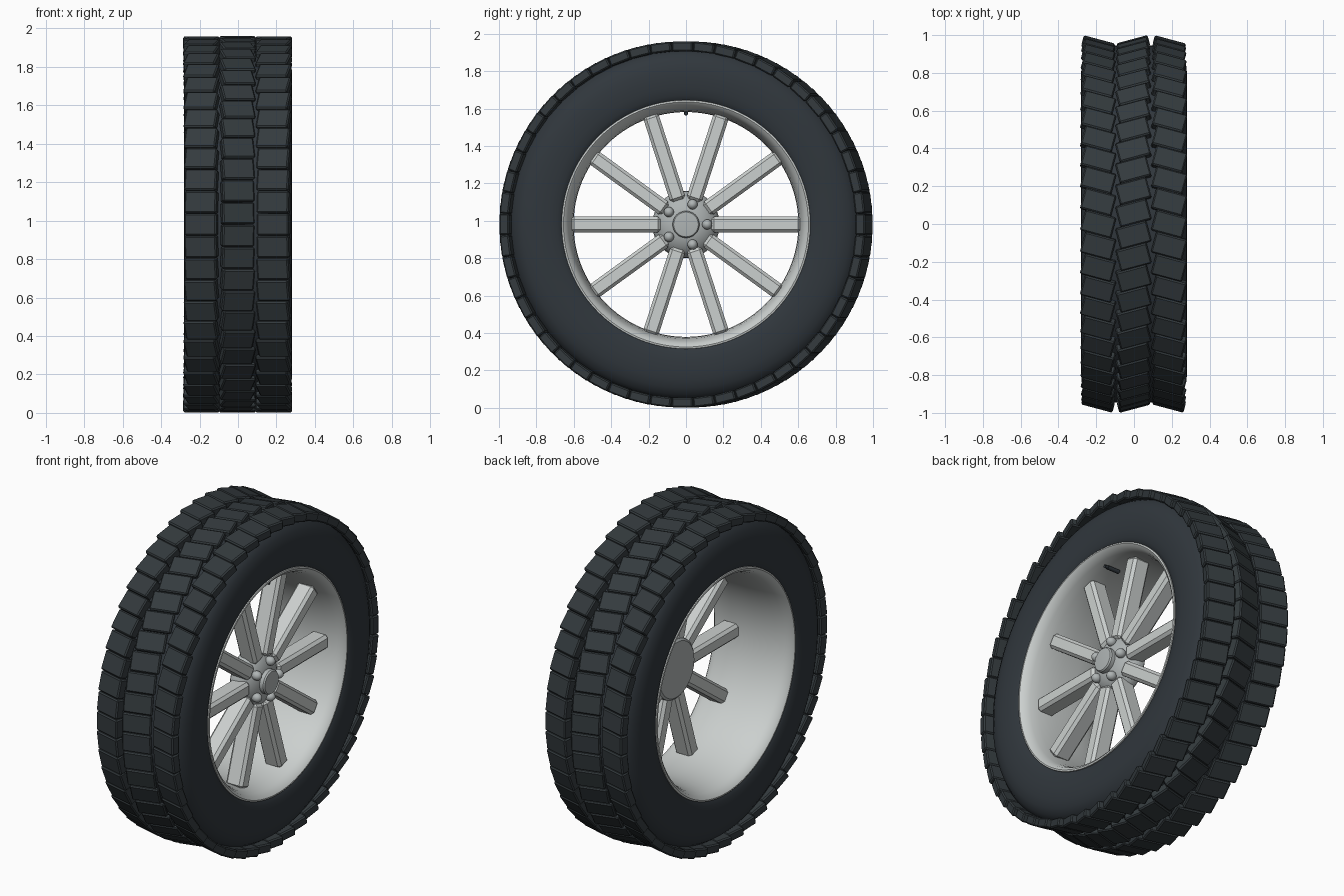
import bpy, bmesh, math
from mathutils import Matrix, Vector

if "Cube" in bpy.data.objects:
    bpy.data.objects.remove(bpy.data.objects["Cube"])

CZ = 0.98          # axle height
BLOCKS = 52        # tread blocks per row
SPOKES = 10


def material(name, rgb):
    m = bpy.data.materials.new(name)
    m.diffuse_color = (*rgb, 1)
    m.use_nodes = True
    m.node_tree.nodes["Principled BSDF"].inputs["Base Color"].default_value = m.diffuse_color
    return m


RUBBER = material("dark_rubber", (0.030, 0.038, 0.046))
TREAD = material("tread_rubber", (0.034, 0.043, 0.048))
ALLOY = material("light_alloy", (0.60, 0.63, 0.62))
HUB = material("hub_grey", (0.43, 0.46, 0.46))


def finish(bm, name, mat, angle=35):
    bmesh.ops.recalc_face_normals(bm, faces=bm.faces)
    mesh = bpy.data.meshes.new(name)
    bm.to_mesh(mesh)
    bm.free()
    ob = bpy.data.objects.new(name, mesh)
    bpy.context.collection.objects.link(ob)
    ob.location.z = CZ
    mesh.materials.append(mat)
    bpy.ops.object.select_all(action='DESELECT')
    ob.select_set(True)
    bpy.context.view_layer.objects.active = ob
    bpy.ops.object.shade_smooth_by_angle(angle=math.radians(angle))
    return ob


def lathe(name, profile, mat, segs=96, closed=True, angle=35):
    """Spin (x, radius) points around the axle."""
    bm = bmesh.new()
    rings = []
    for i in range(segs):
        a = 2 * math.pi * i / segs
        rings.append([bm.verts.new((x, r * math.cos(a), r * math.sin(a))) for x, r in profile])
    n = len(profile)
    for i in range(segs):
        p, q = rings[i], rings[(i + 1) % segs]
        for j in range(n if closed else n - 1):
            k = (j + 1) % n
            bm.faces.new((p[j], p[k], q[k], q[j]))
    if not closed:
        bm.faces.new([r[0] for r in rings])
        bm.faces.new([r[-1] for r in rings])
    return finish(bm, name, mat, angle)


def add_box(bm, size, matrix, bevel):
    """Bevelled box joined into an existing bmesh."""
    verts = bmesh.ops.create_cube(bm, size=1, matrix=Matrix.Diagonal((*size, 1)))["verts"]
    edges = list({e for v in verts for e in v.link_edges})
    res = bmesh.ops.bevel(bm, geom=edges, offset=bevel, segments=1, affect='EDGES')
    verts = {v for v in verts if v.is_valid} | set(res["verts"])
    bmesh.ops.transform(bm, matrix=matrix, verts=list(verts))


def mirrored(half):
    """Extend a +x profile half with its mirror image."""
    return half + [(-x, r) for x, r in reversed(half)]


# Tyre body: bead, bulged sidewall, shoulder and crown
outer = [(0.24, 0.645), (0.258, 0.657), (0.272, 0.69), (0.279, 0.73), (0.281, 0.78),
         (0.278, 0.83), (0.266, 0.875), (0.245, 0.91), (0.21, 0.935), (0.15, 0.945)]
lathe("tyre", mirrored(outer), RUBBER)

# Tread: three rows of blocks, each block turned about the vertical
for name, xc, tilt, phase in (("left_tread", -0.19, -15, 0.0),
                              ("middle_tread", -0.003, 15, 0.5),
                              ("right_tread", 0.186, -15, 0.0)):
    bm = bmesh.new()
    for i in range(BLOCKS):
        a = 2 * math.pi * (i + phase) / BLOCKS
        c = Vector((xc, 0.952 * math.cos(a), 0.952 * math.sin(a)))
        m = (Matrix.Translation(c) @ Matrix.Rotation(math.radians(tilt), 4, 'Z')
             @ Matrix.Rotation(a - math.pi / 2, 4, 'X'))
        add_box(bm, (0.17, 0.113, 0.052), m, 0.007)
    finish(bm, name, TREAD, 20)

# Rim barrel: lips at both sides, waisted inside, closed under the tyre
inside = [(0.235, 0.668), (0.268, 0.664), (0.270, 0.655), (0.255, 0.637), (0.22, 0.622),
          (0.17, 0.611), (0.11, 0.604), (0.05, 0.601)]
lathe("rim", mirrored(inside), ALLOY, angle=50)

# Spokes: bevelled bars between hub and barrel
bm = bmesh.new()
for i in range(SPOKES):
    m = (Matrix.Rotation(2 * math.pi * i / SPOKES, 4, 'X')
         @ Matrix.Translation((0.125, 0.375, 0)))
    add_box(bm, (0.11, 0.48, 0.085), m, 0.016)
finish(bm, "spokes", ALLOY, 25)

# Hub: flat back, domed face
dome = [(0.06, 0.165), (0.07, 0.177), (0.09, 0.18), (0.115, 0.176), (0.14, 0.163),
        (0.162, 0.142), (0.18, 0.115), (0.192, 0.085), (0.197, 0.06)]
lathe("hub", dome, HUB, segs=48, closed=False)

# Centre cap
lathe("centre_cap", [(0.17, 0.072), (0.218, 0.072), (0.226, 0.066), (0.228, 0.05)],
      HUB, segs=32, closed=False)

# Wheel nuts: five rounded studs
bm = bmesh.new()
for i in range(5):
    a = 2 * math.pi * i / 5
    m = (Matrix.Translation((0.19, 0.113 * math.cos(a), 0.113 * math.sin(a)))
         @ Matrix.Diagonal((1.15, 1, 1, 1)))
    bmesh.ops.create_uvsphere(bm, u_segments=16, v_segments=10, radius=0.027, matrix=m)
finish(bm, "wheel_nuts", HUB, 60)

# Valve stem at the top of the barrel
bm = bmesh.new()
for x, r, length in ((0.15, 0.012, 0.08), (0.195, 0.009, 0.03)):
    bmesh.ops.create_cone(bm, cap_ends=True, segments=12, radius1=r, radius2=r, depth=length,
                          matrix=Matrix.Translation((x, 0, 0.594))
                          @ Matrix.Rotation(math.pi / 2, 4, 'Y'))
finish(bm, "valve_stem", RUBBER)
